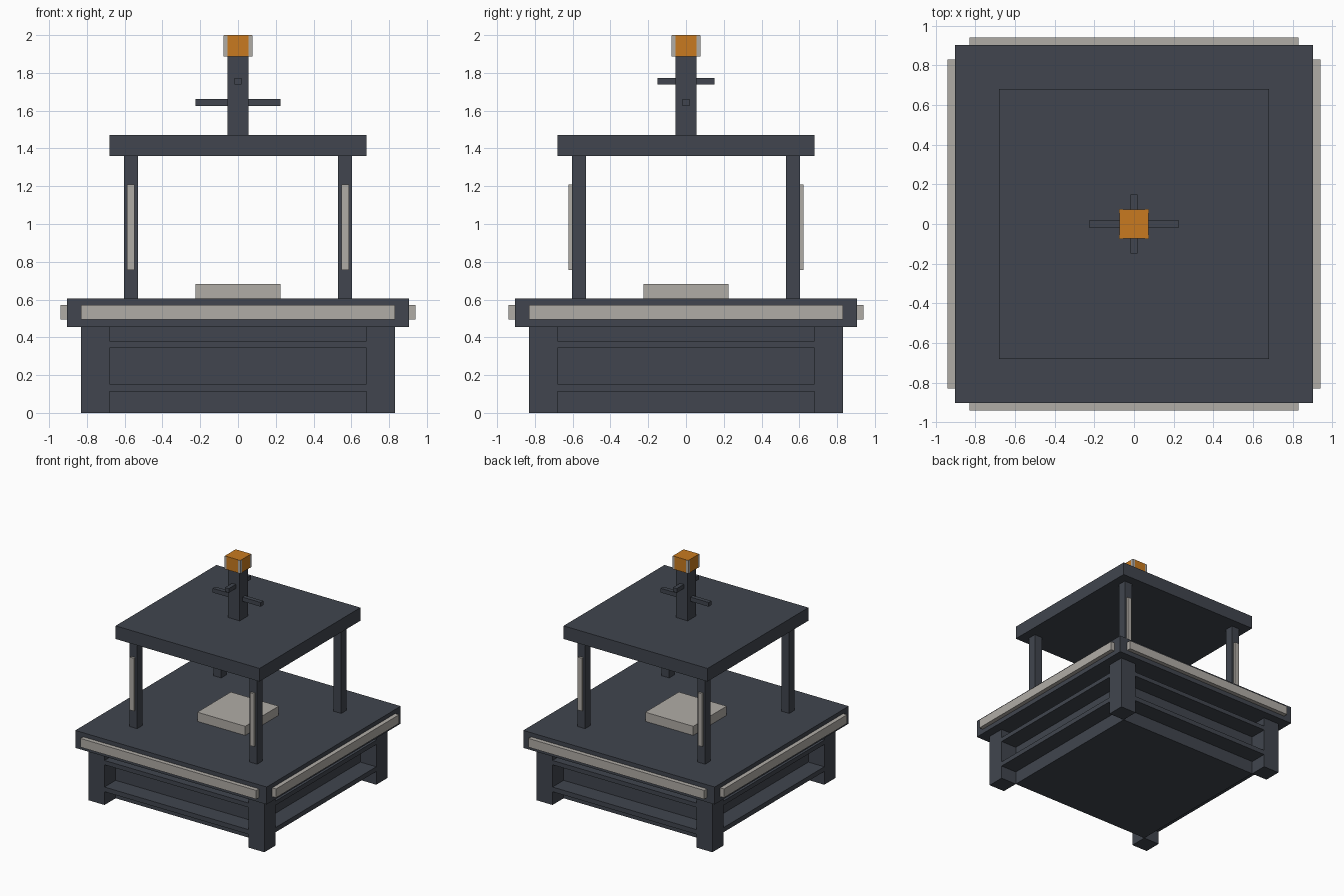
import bpy

old = bpy.data.objects.get("Cube")
if old:
    bpy.data.objects.remove(old, do_unlink=True)


def material(name, rgb):
    m = bpy.data.materials.new(name)
    m.use_nodes = True
    m.diffuse_color = (*rgb, 1)
    m.node_tree.nodes["Principled BSDF"].inputs["Base Color"].default_value = (*rgb, 1)
    return m


slate = material("dark slate", (0.052, 0.060, 0.077))
stone = material("pale stone", (0.434, 0.413, 0.381))
amber = material("amber", (0.578, 0.195, 0.014))


def box(name, mat, x, y, z):
    """Axis-aligned box from (low, high) pairs."""
    spans = (x, y, z)
    bpy.ops.mesh.primitive_cube_add(size=1, location=[(a + b) / 2 for a, b in spans])
    ob = bpy.context.object
    ob.name = name
    ob.scale = [abs(b - a) for a, b in spans]
    bpy.ops.object.transform_apply(location=False, rotation=False, scale=True)
    ob.data.materials.append(mat)
    return ob


def slab(name, mat, half, z):
    return box(name, mat, (-half, half), (-half, half), z)


def span(sign, low, high):
    """Mirror a positive range to the given side."""
    return tuple(sorted((sign * low, sign * high)))


SIDES = (("right", -1), ("left", 1))
DEPTHS = (("front", -1), ("back", 1))

# Base: recessed core with rails flush with the corner legs
slab("base_core", slate, 0.68, (0, 0.456))
for level, z in (("lower", (0.113, 0.153)), ("upper", (0.343, 0.38))):
    for end, s in DEPTHS:
        box(f"{level}_rail_{end}", slate, (-0.68, 0.68), span(s, 0.68, 0.83), z)
    for side, s in SIDES:
        box(f"{level}_rail_{side}", slate, span(s, 0.68, 0.83), (-0.68, 0.68), z)

# Deck with a pale trim strip on each edge
slab("deck", slate, 0.904, (0.456, 0.605))
for end, s in DEPTHS:
    box(f"trim_{end}", stone, (-0.83, 0.83), span(s, 0.904, 0.94), (0.495, 0.57))
for side, s in SIDES:
    box(f"trim_{side}", stone, span(s, 0.904, 0.94), (-0.83, 0.83), (0.495, 0.57))
slab("centre_pad", stone, 0.226, (0.605, 0.683))

# Corner legs, roof posts and their inlay strips
for end, sy in DEPTHS:
    for side, sx in SIDES:
        tag = f"{end}_{side}"
        box(f"leg_{tag}", slate, span(sx, 0.68, 0.83), span(sy, 0.68, 0.83), (0, 0.456))
        box(f"post_{tag}", slate, span(sx, 0.53, 0.604), span(sy, 0.53, 0.604), (0.605, 1.36))
        box(f"post_strip_{tag}", stone, span(sx, 0.548, 0.587), span(sy, 0.604, 0.623), (0.757, 1.208))

# Roof and mast with two crossed arms
slab("roof", slate, 0.68, (1.36, 1.472))
slab("mast", slate, 0.055, (1.472, 1.888))
box("wide_arm", slate, (-0.226, 0.226), (-0.018, 0.018), (1.625, 1.661))
box("deep_arm", slate, (-0.018, 0.018), (-0.15, 0.15), (1.738, 1.774))

# Lamp with pale corner bars
slab("lamp", amber, 0.0735, (1.888, 2.0))
for end, sy in DEPTHS:
    for side, sx in SIDES:
        box(f"lamp_bar_{end}_{side}", stone, span(sx, 0.055, 0.076),
            span(sy, 0.055, 0.076), (1.888, 1.998))
